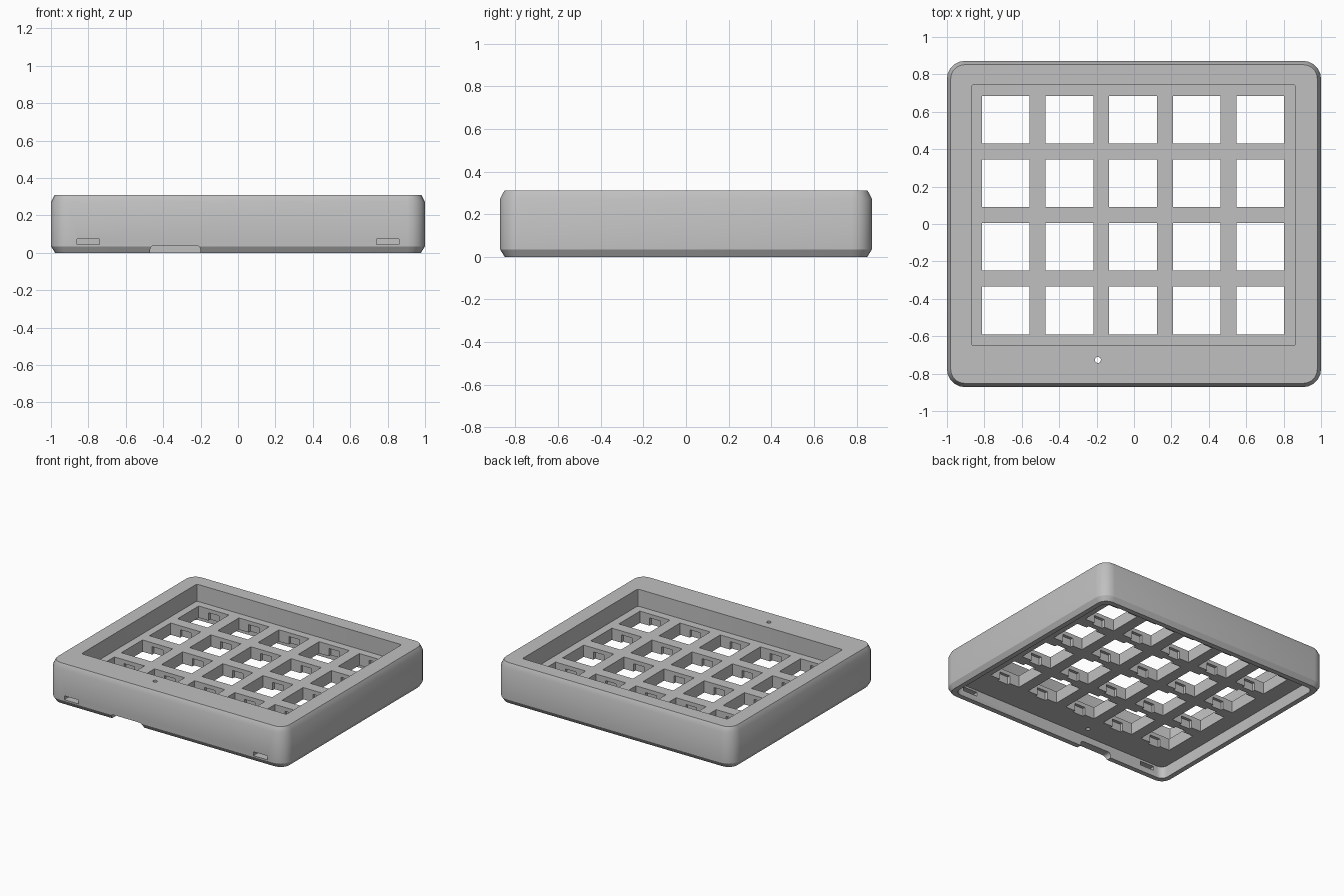
import bpy
import bmesh
from math import cos, sin, pi
from mathutils import Matrix, Vector

if "Cube" in bpy.data.objects:
    bpy.data.objects.remove(bpy.data.objects["Cube"])

HALF_X, HALF_Y, HEIGHT = 1.0, 0.872, 0.31
PLATE_BOTTOM, PLATE_TOP = 0.09, 0.18
PITCH, HOLE = 0.34, 0.255
COLUMNS = [-0.685 + PITCH * i for i in range(5)]
ROWS = [-0.462 + PITCH * i for i in range(4)]

grey = bpy.data.materials.new("light grey plastic")
grey.use_nodes = True
colour = (0.53, 0.53, 0.53, 1)
grey.diffuse_color = colour
grey.node_tree.nodes["Principled BSDF"].inputs["Base Color"].default_value = colour


def make_object(name, bm):
    bmesh.ops.recalc_face_normals(bm, faces=bm.faces)
    mesh = bpy.data.meshes.new(name)
    bm.to_mesh(mesh)
    bm.free()
    mesh.materials.append(grey)
    obj = bpy.data.objects.new(name, mesh)
    bpy.context.collection.objects.link(obj)
    return obj


def rounded_block(name, half_x, half_y, radius, levels, steps=5):
    """Rounded rectangle lofted through (height, inset) levels."""
    bm = bmesh.new()
    loops = []
    for z, inset in levels:
        loop = []
        for q, (sx, sy) in enumerate([(1, 1), (-1, 1), (-1, -1), (1, -1)]):
            for i in range(steps + 1):
                a = (q + i / steps) * pi / 2
                r = radius - inset
                loop.append(bm.verts.new((sx * (half_x - radius) + r * cos(a),
                                          sy * (half_y - radius) + r * sin(a), z)))
        loops.append(loop)
    for low, high in zip(loops, loops[1:]):
        for i in range(len(low)):
            j = (i + 1) % len(low)
            bm.faces.new((low[i], low[j], high[j], high[i]))
    bm.faces.new(loops[0][::-1])
    bm.faces.new(loops[-1])
    return make_object(name, bm)


def boxes(name, items):
    """Separate boxes, each given as (centre, size)."""
    bm = bmesh.new()
    for centre, size in items:
        bmesh.ops.create_cube(bm, size=1, matrix=Matrix.Translation(Vector(centre))
                              @ Matrix.Diagonal((*size, 1)))
    return make_object(name, bm)


# Outer body with rounded corners and chamfered rims
case = rounded_block("keypad_case", HALF_X, HALF_Y, 0.095,
                     [(0, 0.022), (0.035, 0), (0.272, 0), (HEIGHT, 0.02)])

# Open underside
cavity = rounded_block("underside_cutter", HALF_X - 0.06, HALF_Y - 0.06, 0.05,
                       [(-0.1, 0), (PLATE_BOTTOM, 0)])

# Recess around the keys
recess = rounded_block("recess_cutter", 0.867, 0.697, 0.012,
                       [(PLATE_TOP, 0), (0.5, 0)], steps=2)
recess.data.transform(Matrix.Translation((-0.003, 0.047, 0)))

# Key openings and the clip pockets under their front and back edges
centres = [(x, y) for x in COLUMNS for y in ROWS]
holes = boxes("key_hole_cutter", [((x, y, 0.13), (HOLE, HOLE, 0.2)) for x, y in centres])
clips = boxes("clip_cutter", [((x, y, 0.1), (0.09, HOLE + 0.045, 0.1)) for x, y in centres])

# Catch slots inside the front wall
slots = boxes("slot_cutter", [((x, 0.03 - HALF_Y, 0.06), (0.12, 0.09, 0.03))
                              for x in (-0.8, 0.8)])

# Cable notch in the front wall
notch = rounded_block("cable_notch_cutter", 0.135, 0.08, 0.025, [(-0.1, 0), (0.1, 0)])
notch.data.transform(Matrix.Translation((-0.335, -HALF_Y, -0.04))
                     @ Matrix.Rotation(pi / 2, 4, "X"))

# Small indicator hole
bm = bmesh.new()
bmesh.ops.create_cone(bm, cap_ends=True, segments=16, radius1=0.016, radius2=0.016,
                      depth=1, matrix=Matrix.Translation((-0.193, -0.727, 0.2)))
indicator = make_object("indicator_hole_cutter", bm)

# Carve the body
bpy.context.view_layer.objects.active = case
for cutter in (cavity, recess, holes, clips, slots, notch, indicator):
    cutter.hide_render = True
    mod = case.modifiers.new(cutter.name, "BOOLEAN")
    mod.operation = "DIFFERENCE"
    mod.solver = "EXACT"
    mod.object = cutter
    bpy.ops.object.modifier_apply(modifier=mod.name)
    bpy.data.objects.remove(cutter)

bpy.ops.object.select_all(action="DESELECT")
case.select_set(True)
bpy.ops.object.shade_smooth_by_angle(angle=0.5)
